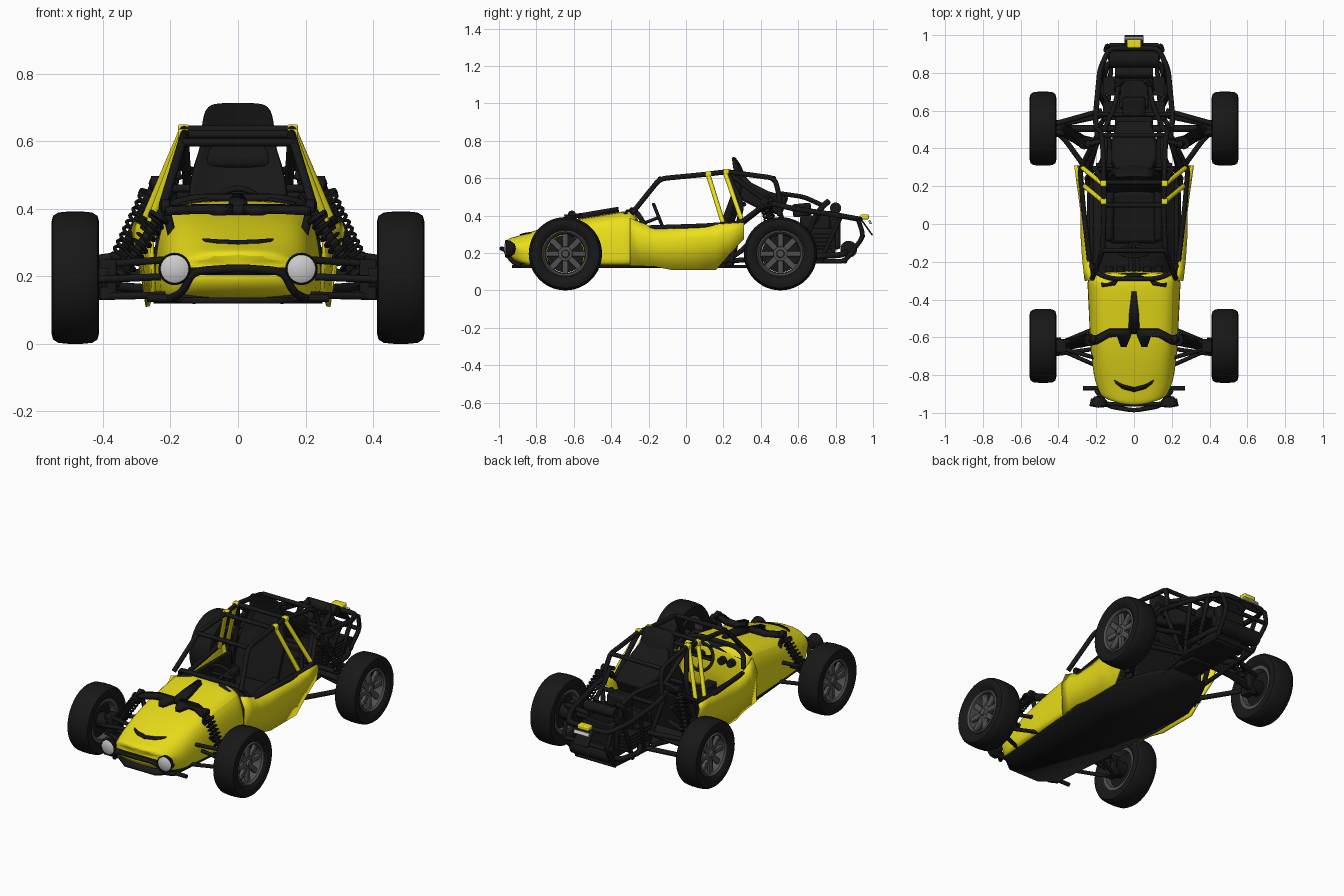
import bpy, bmesh, math
from mathutils import Vector, Matrix
from mathutils.bvhtree import BVHTree

if "Cube" in bpy.data.objects:
    bpy.data.objects.remove(bpy.data.objects["Cube"])

def material(name, r, g, b):
    m = bpy.data.materials.new(name)
    m.diffuse_color = (r, g, b, 1)
    m.use_nodes = True
    m.node_tree.nodes["Principled BSDF"].inputs["Base Color"].default_value = m.diffuse_color
    return m
YELLOW = material("yellow", .83, .74, .01)
BLACK = material("black", .009, .009, .009)
RIM = material("rim_grey", .08, .08, .08)
LAMP = material("lamp_white", .55, .55, .55)

def finish(ob, mat, angle=35):
    if ob.name not in bpy.context.collection.objects:
        bpy.context.collection.objects.link(ob)
    bpy.ops.object.select_all(action='DESELECT')
    ob.select_set(True)
    bpy.context.view_layer.objects.active = ob
    if ob.type == 'CURVE':
        bpy.ops.object.convert(target='MESH')
        ob = bpy.context.object
    ob.data.materials.clear()
    ob.data.materials.append(mat)
    bpy.ops.object.shade_smooth_by_angle(angle=math.radians(angle))
    return ob

def mesh(name, verts, faces, mat, angle=35, sub=0, solid=0, bevel=0):
    me = bpy.data.meshes.new(name)
    me.from_pydata([tuple(v) for v in verts], [], faces)
    bm = bmesh.new()
    bm.from_mesh(me)
    bmesh.ops.remove_doubles(bm, verts=bm.verts, dist=1e-5)
    bmesh.ops.recalc_face_normals(bm, faces=bm.faces)
    bm.to_mesh(me)
    bm.free()
    ob = finish(bpy.data.objects.new(name, me), mat, angle)
    if solid:
        m = ob.modifiers.new("thick", 'SOLIDIFY')
        m.thickness, m.offset = solid, 0
    if bevel:
        m = ob.modifiers.new("bevel", 'BEVEL')
        m.width, m.segments = bevel, 2
    if sub:
        ob.modifiers.new("sub", 'SUBSURF').levels = sub
        ob.modifiers["sub"].render_levels = sub
    return ob

def loft(name, rings, mat, closed=True, caps=True, loop=False, **kw):
    n, k = len(rings[0]), len(rings)
    faces = [(i % k * n + j, i % k * n + (j + 1) % n, (i + 1) % k * n + (j + 1) % n, (i + 1) % k * n + j)
             for i in range(k if loop else k - 1) for j in range(n if closed else n - 1)]
    if caps:
        faces += [tuple(range(n)), tuple(range((k - 1) * n, k * n))]
    return mesh(name, [v for r in rings for v in r], faces, mat, **kw)

def lathe(name, prof, centre, axis, mat, seg=32, closed=False):
    """Spin (radius, along) pairs about an axis."""
    q = Vector(axis).to_track_quat('Z', 'Y')
    rings = [[q @ Vector((r * math.cos(a), r * math.sin(a), h)) + Vector(centre) for r, h in prof]
             for a in (2 * math.pi * i / seg for i in range(seg))]
    return loft(name, rings, mat, closed=closed, caps=False, loop=True)

def disc(name, c, axis, r, h, mat, seg=24):
    return lathe(name, [(0, -h / 2), (r, -h / 2), (r, h / 2), (0, h / 2)], c, axis, mat, seg)

def boxes(name, items, mat, bevel=.006):
    """items: (centre, size, rotation about x)"""
    v, f = [], []
    for c, s, rx in items:
        R, b = Matrix.Rotation(rx, 3, 'X'), len(v)
        v += [R @ Vector((x * s[0] / 2, y * s[1] / 2, z * s[2] / 2)) + Vector(c)
              for x in (-1, 1) for y in (-1, 1) for z in (-1, 1)]
        f += [tuple(b + i for i in q) for q in
              ((0, 1, 3, 2), (4, 6, 7, 5), (0, 4, 5, 1), (2, 3, 7, 6), (0, 2, 6, 4), (1, 5, 7, 3))]
    return mesh(name, v, f, mat, bevel=bevel)

def bend(pts, d=.035):
    p = [Vector(q) for q in pts]
    out = [p[0]]
    for a, b, c in zip(p, p[1:], p[2:]):
        s = b + (a - b).normalized() * min(d, (a - b).length / 2)
        e = b + (c - b).normalized() * min(d, (c - b).length / 2)
        out += [s * (1 - t) ** 2 + b * 2 * t * (1 - t) + e * t * t for t in (0, .25, .5, .75, 1)]
    return out + [p[-1]]

def tubes(name, paths, r, mat, mirror=True, res=3, round_off=True):
    cu = bpy.data.curves.new(name, 'CURVE')
    cu.dimensions, cu.bevel_depth, cu.bevel_resolution, cu.use_fill_caps = '3D', r, res, True
    for path in paths:
        pts = bend(path) if round_off else [Vector(p) for p in path]
        for s in ((1, -1) if mirror else (1,)):
            sp = cu.splines.new('POLY')
            sp.points.add(len(pts) - 1)
            for p, q in zip(sp.points, pts):
                p.co = (q.x * s, q.y, q.z, 1)
    return finish(bpy.data.objects.new(name, cu), mat, 50)

# Nose shell
rows = [(-.975, .268, .14, .17, .13, .20), (-.94, .283, .16, .19, .17, .15), (-.88, .298, .18, .212, .205, .128),
        (-.8, .325, .19, .22, .22, .128), (-.65, .372, .20, .23, .235, .128), (-.48, .398, .208, .237, .24, .128),
        (-.32, .428, .214, .243, .25, .128), (-.245, .425, .214, .245, .25, .128)]
rings = []
for y, zt, wt, wm, wb, zb in rows:
    half = [(0, zt), (.65 * wt, zt - .002), (wt, zt - .025), (wm, zb + .55 * (zt - zb)), (wb, zb + .02), (wb - .015, zb), (0, zb)]
    k = 1.5 * max(0, (-.6 - y) / .36)
    rings.append([(x, y + k * x * x, z) for x, z in half + [(-x, z) for x, z in half[-2:0:-1]]])
nose = loft("nose_shell", rings, YELLOW, sub=2, angle=50)
bpy.context.view_layer.update()
bvh = BVHTree.FromObject(nose, bpy.context.evaluated_depsgraph_get())
def on_hood(x, y, up):
    hit = bvh.ray_cast(Vector((x, y, 1)), Vector((0, 0, -1)))[0]
    return Vector((x, y, (hit.z if hit else .35) + up))

# Hood trim, draped over the nose
def hood_plate(name, half, up, thick):
    pts = half + [(-x, y) for x, y in half[::-1] if x]
    return mesh(name, [on_hood(x, y, up) for x, y in pts], [tuple(range(len(pts)))], BLACK, solid=thick)
hood_plate("hood_spine", [(.012, -.36), (.026, -.48), (.03, -.58), (.014, -.58)], .014, .03)
for s in (-1, 1):
    pts = [(.015, -.555), (.13, -.555), (.20, -.59), (.215, -.64), (.19, -.635), (.13, -.60), (.09, -.595), (.07, -.65), (.04, -.65), (.015, -.59)]
    mesh("shock_bracket", [Vector((s * x, y, .40 + .1 * (y + .57))) for x, y in pts], [tuple(range(len(pts)))], BLACK, solid=.025)
for s in (-1, 1):
    pts = [(0, -.865), (.06, -.85), (.105, -.825), (.095, -.845), (.06, -.872), (0, -.888)]
    mesh("nose_slot", [on_hood(s * x, y, .002) for x, y in pts], [tuple(range(6))], BLACK, solid=.008)

# Side panels: y, top x/z, bottom x/z
cols = [(-.30, .228, .385, .248, .13), (-.24, .235, .36, .255, .13), (-.17, .24, .335, .262, .128), (-.08, .25, .335, .268, .11),
        (.05, .265, .343, .268, .11), (.16, .282, .352, .268, .11), (.23, .292, .357, .28, .19), (.31, .303, .362, .298, .275)]
for s in (-1, 1):
    loft("side_panel", [[(s * tx, y, tz), (s * (max(tx, bx) + .008), y, tz - .28 * (tz - bz)), (s * bx, y, bz)]
                        for y, tx, tz, bx, bz in cols], YELLOW, closed=False, caps=False, solid=.012)

# Floor and tub
half = [(.10, -.93), (.19, -.86), (.235, -.3), (.25, -.1), (.25, .16), (.2, .3), (.13, .45)]
pan = half + [(-x, y) for x, y in half[::-1]]
mesh("floor_pan", [(x, y, .128) for x, y in pan], [tuple(range(len(pan)))], BLACK, solid=.018)
boxes("tub_walls", [((s * .225, 0, .23), (.02, .5, .2), 0) for s in (-1, 1)] +
      [((0, .27, .25), (.42, .02, .24), -.2), ((0, -.1, .17), (.06, .3, .08), 0)], BLACK)

# Dash rim, gauges, steering wheel
tubes("cowl_rim", [[(-.225, -.22, .35), (-.2, -.26, .415), (-.12, -.29, .432), (.12, -.29, .432), (.2, -.26, .415), (.225, -.22, .35)]], .013, BLACK, False)
hood_plate("cowl_visor", [(0, -.29), (.08, -.29), (.1, -.32), (.17, -.33), (.19, -.27), (0, -.262)], .008, .012)
for x in (-.13, -.07, .07, .13):
    disc("gauge", (x, -.24, .35), (0, 1, 0), .022, .03, BLACK)
q = Vector((0, .93, .37)).to_track_quat('Z', 'Y')
wheel = [q @ Vector((.075 * math.cos(a), .075 * math.sin(a), 0)) + Vector((0, -.145, .39)) for a in (i * math.pi / 16 for i in range(33))]
tubes("steering_wheel", [wheel], .009, BLACK, False, round_off=False)
tubes("steering_column", [[(0, -.25, .35), (0, -.145, .39)], [wheel[0], wheel[16]], [(0, -.145, .39), wheel[24]]], .009, BLACK, False)

# Seat
back = [(.17, .16, .135, .05), (.20, .28, .15, .06), (.25, .42, .155, .065), (.29, .52, .14, .065), (.30, .58, .112, .055),
        (.283, .655, .11, .045), (.262, .70, .098, .025), (.255, .715, .07, .01)]
loft("seat_back", [[(-w, y - t, z), (-w * .75, y - t * .3, z), (w * .75, y - t * .3, z), (w, y - t, z), (w, y + t * .5, z), (-w, y + t * .5, z)]
                   for y, z, w, t in back], BLACK, sub=2, angle=60)
boxes("seat_cushion", [((0, .04, .19), (.26, .28, .09), .12), ((.13, .05, .23), (.05, .28, .1), .12), ((-.13, .05, .23), (.05, .28, .1), .12)], BLACK, .02)
loft("intake_cover", [[(-w, y, z), (w, y, z), (w, y - .04, z - .1), (-w, y - .04, z - .1)]
                      for y, z, w in ((.29, .64, .09), (.35, .575, .12), (.44, .53, .12), (.55, .50, .09))], BLACK, bevel=.015)

# Roll cage
tubes("cage_side", [[(.222, -.29, .41), (.165, -.14, .597), (.158, .10, .62), (.16, .22, .635), (.165, .40, .61), (.17, .475, .60), (.185, .50, .50), (.2, .50, .40)],
                    [(.16, .22, .635), (.21, .30, .46), (.25, .24, .15)], [(.16, .22, .63), (.15, .45, .46)],
                    [(.235, -.2, .335), (.27, .1, .345), (.285, .29, .36), (.2, .46, .49)], [(.25, .2, .15), (.23, .31, .22), (.2, .42, .36)]], .0135, BLACK)
tubes("cage_cross", [[(-.165, y, z), (.165, y, z)] for y, z in ((-.14, .597), (.1, .62), (.22, .635), (.47, .60))] +
      [[(-.2, .31, .46), (.2, .31, .46)]], .0125, BLACK, False)
tubes("yellow_stay", [[(.162, .118, .62), (.262, .20, .355)], [(.165, .21, .628), (.275, .30, .37)]], .0125, YELLOW)
boxes("stay_clamp", [((s * .162, y, z), (.032, .032, .03), 0) for s in (-1, 1) for y, z in ((.12, .622), (.215, .635))], YELLOW)

# Rear frame
tubes("rear_hoop", [[(s * x, y, z) for s, x, y, z in ((-1, .25, .3, .36), (-1, .19, .44, .47), (-1, .205, .56, .44), (-1, .18, .82, .40), (-1, .13, .93, .38),
                    (1, .13, .93, .38), (1, .18, .82, .40), (1, .205, .56, .44), (1, .19, .44, .47), (1, .25, .3, .36))]], .0145, BLACK, False)
tubes("rear_lower_frame", [[(.15, .92, .38), (.14, .95, .29), (.12, .85, .155), (.14, .6, .155), (.13, .4, .13)], [(.17, .83, .4), (.15, .72, .155)],
                           [(.2, .5, .43), (.14, .58, .155)], [(.16, .49, .52), (.1, .63, .50), (.08, .74, .45)],
                           [(.14, .60, .16), (.19, .70, .42)]], .0125, BLACK)
tubes("rear_cross", [[(-.13, .945, .29), (.13, .945, .29)], [(-.13, .85, .155), (.13, .85, .155)], [(-.2, .58, .44), (.2, .58, .44)]], .0125, BLACK, False)

# Engine and exhaust
boxes("engine_block", [((0, .65, .25), (.20, .30, .16), 0), ((0, .50, .23), (.15, .16, .14), 0), ((0, .69, .36), (.16, .16, .08), 0),
                       ((0, .80, .3), (.18, .05, .16), 0), ((0, .62, .43), (.12, .1, .07), .1)], BLACK, .012)
boxes("cylinder_fins", [((s * .125, y, .22 + .02 * i), (.08, .1, .008), 0) for s in (-1, 1) for y in (.6, .73) for i in range(5)], BLACK, 0)
disc("fan_housing", (0, .79, .35), (0, 1, 0), .075, .06, BLACK)
disc("muffler", (0, .87, .22), (1, 0, 0), .045, .26, BLACK)
disc("air_filter", (0, .80, .44), (1, 0, 0), .03, .2, BLACK)
tubes("exhaust_pipes", [[(.12, .6, .2), (.17, .68, .18), (.15, .84, .19), (.09, .87, .22)], [(.07, .68, .36), (.10, .72, .44), (.06, .76, .475)]], .016, BLACK)
# Tail lamp and plate
boxes("tail_lamp", [((0, .955, .393), (.075, .045, .026), 0)], YELLOW)
boxes("tail_plate", [((0, .968, .335), (.10, .008, .10), .62)], BLACK, .002)
boxes("plate_lamp", [((0, .984, .365), (.10, .012, .022), .5)], LAMP, .003)

# Front bumper and headlights
tubes("front_bumper", [[(-.2, -.88, .135), (-.165, -.93, .15), (-.135, -.965, .215), (0, -.988, .225), (.135, -.965, .215), (.165, -.93, .15), (.2, -.88, .135)],
                       [(-.27, -.87, .135), (.27, -.87, .135)], [(-.23, -.935, .215), (-.13, -.955, .215), (.13, -.955, .215), (.23, -.935, .215)]], .012, BLACK, False)
for s in (-1, 1):
    c, ax = (s * .187, -.945, .222), (s * .05, -1, 0)
    lathe("headlight_shell", [(0, -.035), (.025, -.03), (.044, -.005), (.048, .018), (.044, .022), (.04, .014)], c, ax, BLACK)
    lathe("headlight_lens", [(.044, .016), (.03, .024), (0, .028)], c, ax, LAMP)

# Wheels
side = [(.122, .05), (.14, .066), (.165, .0705), (.183, .066), (.193, .05), (.196, .02)]
tyre = side + [(r, -x) for r, x in side[::-1]]
for y, label in ((-.645, "front"), (.505, "rear")):
    for s in (-1, 1):
        c = Vector((s * .482, y, .196))
        lathe(label + "_tyre", tyre, c, (s, 0, 0), BLACK, 48, True)
        lathe(label + "_rim", [(.126, .052), (.118, .06), (.108, .05), (.102, .0), (.106, -.05), (.126, -.052)], c, (s, 0, 0), RIM, 48, True)
        lathe(label + "_hub", [(0, .05), (.018, .05), (.022, .04), (.04, .036), (.045, .015), (0, .01)], c, (s, 0, 0), RIM)
        spokes = []
        for i in range(8):
            a = i * math.pi / 4
            spokes.append((c + Vector((s * .03, -math.sin(a) * .073, math.cos(a) * .073)), (.02, .03, .075), a))
        boxes(label + "_spokes", spokes, RIM, .004)
        disc(label + "_brake_disc", c - Vector((s * .01, 0, 0)), (1, 0, 0), .1, .02, BLACK, 32)
        disc(label + "_upright", c - Vector((s * .06, 0, 0)), (1, 0, 0), .045, .07, BLACK)

# Suspension arms
tubes("front_arms", [[(.2, -.75, .145), (.415, -.655, .14)], [(.2, -.55, .145), (.415, -.64, .14)], [(.2, -.71, .25), (.415, -.65, .235)],
                     [(.2, -.58, .25), (.415, -.64, .235)], [(.2, -.66, .2), (.42, -.69, .19)]], .011, BLACK)
tubes("rear_arms", [[(.23, .26, .16), (.36, .44, .17), (.42, .5, .19)], [(.14, .58, .16), (.42, .52, .15)], [(.17, .6, .27), (.42, .53, .25)],
                    [(.2, .44, .28), (.42, .49, .25)]], .014, BLACK)
tubes("drive_shafts", [[(.07, .505, .22), (.44, .505, .196)]], .018, BLACK)
boxes("arm_plates", [((s * .385, y, .19), (.05, .07, .12), 0) for s in (-1, 1) for y in (-.645, .505)], BLACK)

# Coil-over shocks
def shock(label, top, low, r, turns):
    a, b = Vector(top), Vector(low)
    d = b - a
    q = d.to_track_quat('Z', 'Y')
    coil = [a + d * (.15 + .7 * i / (turns * 12)) + q @ Vector((r * math.cos(i * math.pi / 6), r * math.sin(i * math.pi / 6), 0))
            for i in range(turns * 12 + 1)]
    tubes(label + "_spring", [coil], .0055, BLACK, res=1, round_off=False)
    tubes(label + "_damper", [[a, b]], .014, BLACK)
    for s in (-1, 1):
        m = Vector((s, 1, 1))
        for t in (.13, .87):
            disc(label + "_spring_seat", (a + d * t) * m, d * m, r + .007, .012, BLACK)
        lathe(label + "_top_mount", [(0, -.02), (.022, -.012), (.022, .012), (0, .02)], a * m, (1, 0, 0), BLACK, 16)
shock("front_shock", (.215, -.61, .405), (.365, -.64, .175), .026, 9)
shock("rear_shock", (.245, .42, .475), (.375, .50, .20), .028, 10)
tubes("shock_tower", [[(.245, .42, .475), (.17, .44, .50)], [(.215, -.61, .405), (.19, -.60, .30)]], .013, BLACK)
